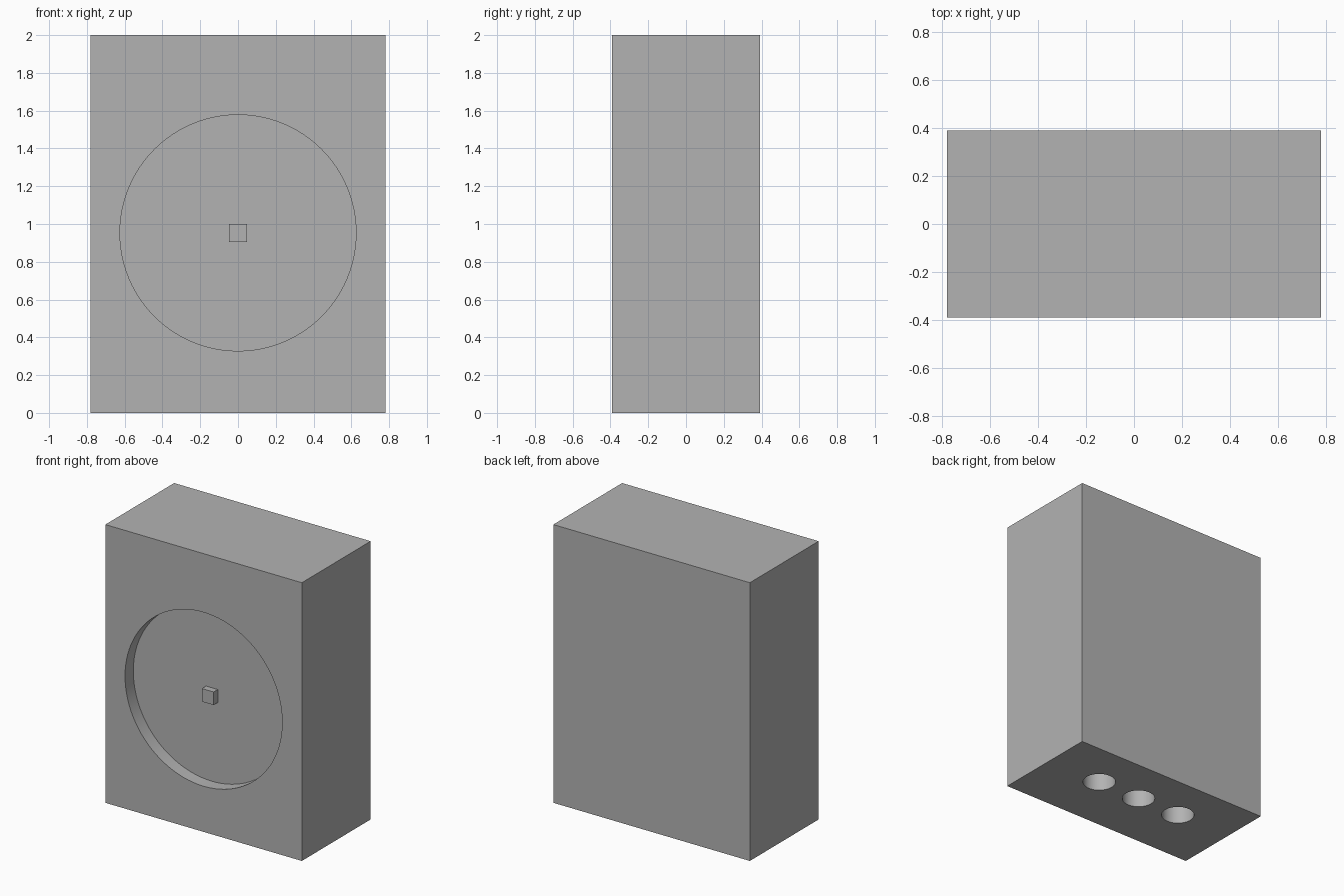
import bpy
from math import radians

cube = bpy.data.objects.get("Cube")
if cube:
    bpy.data.objects.remove(cube, do_unlink=True)

WIDTH, DEPTH, HEIGHT = 1.5625, 0.78125, 2.0
FRONT = -DEPTH / 2
DIAL_Z, DIAL_RADIUS, DIAL_DEPTH = 0.953, 0.625, 0.094
HUB_SIZE, HUB_DEPTH = 0.094, 0.047
HOLE_RADIUS, HOLE_DEPTH, HOLE_SPACING, HOLE_Y = 0.109, 0.31, 0.344, 0.047

grey = bpy.data.materials.new("plain grey")
grey.use_nodes = True
colour = (0.45, 0.45, 0.45, 1)
grey.diffuse_color = colour
grey.node_tree.nodes["Principled BSDF"].inputs["Base Color"].default_value = colour


def box(name, size, centre):
    bpy.ops.mesh.primitive_cube_add(size=1, location=centre)
    obj = bpy.context.object
    obj.name = name
    obj.scale = size
    bpy.ops.object.transform_apply(location=False, rotation=False, scale=True)
    obj.data.materials.append(grey)
    return obj


def drill(target, radius, length, centre, tilt=0):
    """Cut a round pocket centred on a face, so half the length sinks in."""
    bpy.ops.mesh.primitive_cylinder_add(vertices=96, radius=radius, depth=length,
                                        location=centre, rotation=(tilt, 0, 0))
    cutter = bpy.context.object
    cutter.name = "pocket_cutter"
    cutter.hide_render = True
    cutter.data.materials.append(grey)
    cut = target.modifiers.new("pocket", 'BOOLEAN')
    cut.operation = 'DIFFERENCE'
    cut.solver = 'EXACT'
    cut.object = cutter
    bpy.context.view_layer.objects.active = target
    bpy.ops.object.modifier_apply(modifier=cut.name)
    bpy.data.objects.remove(cutter, do_unlink=True)


# Case with a round dial recess in front
case = box("case", (WIDTH, DEPTH, HEIGHT), (0, 0, HEIGHT / 2))
drill(case, DIAL_RADIUS, 2 * DIAL_DEPTH, (0, FRONT, DIAL_Z), radians(90))

# Row of three round holes underneath
for i in (-1, 0, 1):
    drill(case, HOLE_RADIUS, 2 * HOLE_DEPTH, (i * HOLE_SPACING, HOLE_Y, 0))

bpy.ops.object.select_all(action='DESELECT')
case.select_set(True)
bpy.context.view_layer.objects.active = case
bpy.ops.object.shade_smooth_by_angle(angle=radians(30))

# Small square hub standing on the recess floor
floor_y = FRONT + DIAL_DEPTH
box("dial_hub", (HUB_SIZE, HUB_DEPTH, HUB_SIZE), (0, floor_y - HUB_DEPTH / 2, DIAL_Z))
